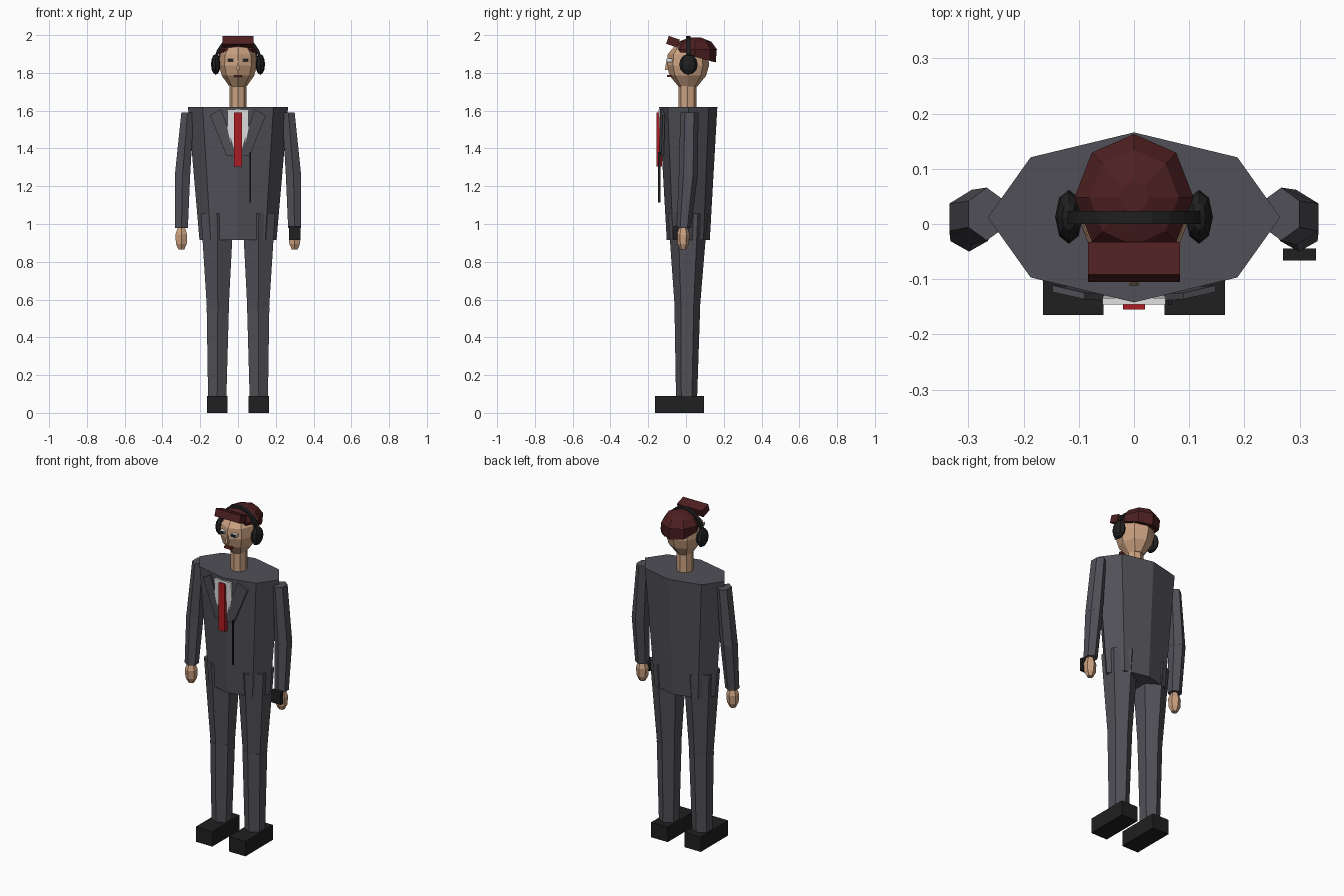
import bpy, bmesh, math
from mathutils import Matrix

if "Cube" in bpy.data.objects:
    bpy.data.objects.remove(bpy.data.objects["Cube"])


def material(name, rgb):
    m = bpy.data.materials.new(name)
    m.diffuse_color = (*rgb, 1)
    m.use_nodes = True
    m.node_tree.nodes["Principled BSDF"].inputs["Base Color"].default_value = m.diffuse_color
    return m


SUIT = material("suit grey", (0.08, 0.08, 0.095))
SKIN = material("skin", (0.6, 0.36, 0.22))
HAIR = material("dark red hair", (0.075, 0.014, 0.015))
BLACK = material("black", (0.014, 0.014, 0.014))
SHIRT = material("shirt white", (0.75, 0.75, 0.75))
TIE = material("tie red", (0.42, 0.012, 0.016))
LIPS = material("lips", (0.16, 0.025, 0.02))


def finish(name, bm, mat):
    bmesh.ops.recalc_face_normals(bm, faces=bm.faces)
    mesh = bpy.data.meshes.new(name)
    bm.to_mesh(mesh)
    bm.free()
    mesh.materials.append(mat)
    ob = bpy.data.objects.new(name, mesh)
    bpy.context.collection.objects.link(ob)
    return ob


def loft(name, rings, mat, sides=8, turn=0.0, tilt=0.0):
    """Stack of elliptical rings (cx, cy, z, rx, ry); tilt lifts the front of the first ring."""
    bm = bmesh.new()
    loops = []
    for i, (cx, cy, z, rx, ry) in enumerate(rings):
        loop = []
        for k in range(sides):
            a = turn + 2 * math.pi * k / sides
            lift = -tilt * math.sin(a) if i == 0 else 0
            loop.append(bm.verts.new((cx + rx * math.cos(a), cy + ry * math.sin(a), z + lift)))
        loops.append(loop)
    for a, b in zip(loops, loops[1:]):
        for k in range(sides):
            n = (k + 1) % sides
            bm.faces.new((a[k], a[n], b[n], b[k]))
    bm.faces.new(loops[0])
    bm.faces.new(loops[-1])
    return finish(name, bm, mat)


def box(name, lo, hi, mat, rot_x=0.0):
    bm = bmesh.new()
    bmesh.ops.create_cube(bm, size=1)
    size = [b - a for a, b in zip(lo, hi)]
    mid = [(a + b) / 2 for a, b in zip(lo, hi)]
    bm.transform(Matrix.Translation(mid) @ Matrix.Rotation(rot_x, 4, 'X') @ Matrix.Diagonal((*size, 1)))
    return finish(name, bm, mat)


def chest_panel(name, outline, mat, offset, follow):
    """Thin panel drawn in x, z that leans with the chest."""
    bm = bmesh.new()
    rows = []
    for dy in (0, 0.012):
        rows.append([bm.verts.new((x, -0.141 - offset + follow * abs(x) + 0.05 * (1.6 - z) + dy, z))
                     for x, z in outline])
    n = len(outline)
    bm.faces.new(rows[0])
    bm.faces.new(rows[1])
    for k in range(n):
        bm.faces.new((rows[0][k], rows[0][(k + 1) % n], rows[1][(k + 1) % n], rows[1][k]))
    return finish(name, bm, mat)


# Jacket body
loft("jacket", [(0, 0.012, 0.915, 0.204, 0.114), (0, 0.012, 1.62, 0.265, 0.154)], SUIT)
chest_panel("shirt", [(-0.057, 1.605), (0.057, 1.605), (0.055, 1.5), (0.025, 1.36), (-0.025, 1.36),
                      (-0.055, 1.5)], SHIRT, 0.005, 0.0)
box("tie", (-0.02, -0.155, 1.305), (0.02, -0.128, 1.59), TIE)
box("jacket_seam", (0.062, -0.147, 1.115), (0.069, -0.135, 1.38), BLACK)

for s, side in ((-1, "right"), (1, "left")):
    chest_panel(side + "_lapel", [(s * x, z) for x, z in
                ((0.148, 1.575), (0.09, 1.608), (0.05, 1.50), (0.012, 1.365), (0.06, 1.36))],
                SUIT, 0.013, 0.2)

    # Legs and shoes
    q = math.pi / 2
    loft(side + "_upper_leg", [(s * 0.107, 0.007, 0.56, 0.067, 0.067),
                               (s * 0.11, 0.01, 1.055, 0.1, 0.105)], SUIT, 6, q)
    loft(side + "_lower_leg", [(s * 0.11, 0.003, 0.085, 0.056, 0.056),
                               (s * 0.107, 0.007, 0.56, 0.068, 0.068)], SUIT, 6, q)
    box(side + "_shoe", (s * 0.11 - 0.055, -0.165, 0), (s * 0.11 + 0.055, 0.095, 0.09), BLACK)

    # Arms and hands
    loft(side + "_upper_arm", [(s * 0.294, 0.012, 1.255, 0.047, 0.05),
                               (s * 0.267, 0.018, 1.59, 0.038, 0.048)], SUIT, 6, q)
    loft(side + "_forearm", [(s * 0.299, -0.012, 0.98, 0.039, 0.038),
                             (s * 0.294, 0.012, 1.26, 0.047, 0.05)], SUIT, 6, q)
    loft(side + "_hand", [(s * 0.3, -0.015, 0.866, 0.018, 0.016), (s * 0.3, -0.015, 0.895, 0.033, 0.03),
                          (s * 0.3, -0.015, 0.945, 0.036, 0.034), (s * 0.3, -0.014, 0.985, 0.02, 0.02)],
         SKIN, 6, q)

    # Ear cups, turned sideways
    bm = bmesh.new()
    bmesh.ops.create_uvsphere(bm, u_segments=8, v_segments=6, radius=1)
    bm.transform(Matrix.Translation((s * 0.118, 0.013, 1.845)) @ Matrix.Diagonal((0.025, 0.049, 0.055, 1)))
    finish(side + "_ear_cup", bm, BLACK)

    # Eyes with dark pupils
    box(side + "_eye", (s * 0.038 - 0.017, -0.1, 1.858), (s * 0.038 + 0.017, -0.075, 1.875), SHIRT)
    box(side + "_pupil", (s * 0.04 - 0.013, -0.103, 1.859), (s * 0.04 + 0.013, -0.098, 1.874), BLACK)

box("wrist_device", (0.27, -0.066, 0.915), (0.33, -0.044, 0.99), BLACK)

# Neck and head
loft("neck", [(0, 0.008, 1.61, 0.046, 0.048), (0, 0.008, 1.76, 0.046, 0.048)], SKIN)
loft("head", [(0, 0.01, z, 0.1 * f, 0.112 * f) for z, f in
              ((1.728, 0.45), (1.785, 0.86), (1.84, 1), (1.9, 0.95), (1.945, 0.6))], SKIN)
loft("nose", [(0, -0.102, 1.815, 0.012, 0.014), (0, -0.1, 1.862, 0.005, 0.006)], SKIN, 4, math.pi / 4)
box("mouth", (-0.022, -0.1, 1.777), (0.022, -0.07, 1.79), LIPS)

# Hair cap and raised fringe
loft("hair", [(0, 0.048, z, 0.108 * f, 0.115 * f) for z, f in
              ((1.885, 0.95), (1.925, 1), (1.965, 0.75), (1.988, 0.25))], HAIR, tilt=0.03)
box("fringe", (-0.083, -0.1, 1.943), (0.083, -0.038, 1.987), HAIR, -0.33)

# Headphone band: flat strip bent over the head
bm = bmesh.new()
rows = []
for k in range(13):
    a = math.pi * k / 12
    c, d = math.cos(a), math.sin(a)
    rows.append([bm.verts.new((c * (0.12 + t), y, 1.85 + d * (0.136 + t)))
                 for t, y in ((-0.006, 0.0), (0.008, 0.0), (0.008, 0.024), (-0.006, 0.024))])
for a, b in zip(rows, rows[1:]):
    for k in range(4):
        n = (k + 1) % 4
        bm.faces.new((a[k], a[n], b[n], b[k]))
bm.faces.new(rows[0])
bm.faces.new(rows[-1])
finish("headphone_band", bm, BLACK)
